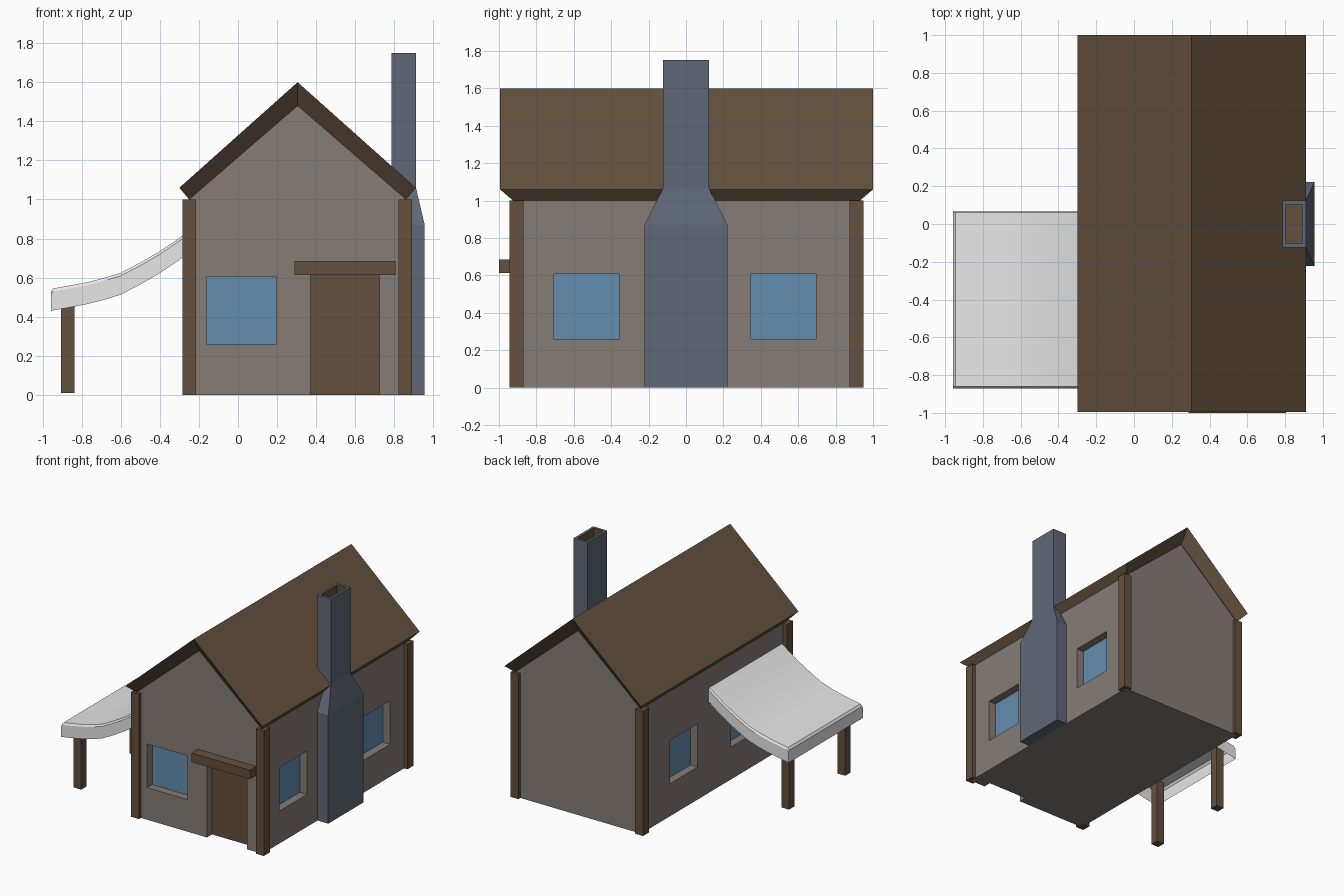
import bpy, bmesh

if "Cube" in bpy.data.objects:
    bpy.data.objects.remove(bpy.data.objects["Cube"])

def material(name, rgb):
    m = bpy.data.materials.new(name)
    m.diffuse_color = (*rgb, 1)
    m.use_nodes = True
    m.node_tree.nodes["Principled BSDF"].inputs["Base Color"].default_value = m.diffuse_color
    return m

PLASTER = material("plaster", (0.24, 0.20, 0.18))
WOOD = material("brown wood", (0.127, 0.082, 0.049))
STONE = material("blue grey stone", (0.115, 0.136, 0.18))
GLASS = material("window blue", (0.127, 0.27, 0.43))
CLOTH = material("white cloth", (0.8, 0.8, 0.8))

def add_object(name, bm, *mats, fix=True):
    if fix:
        bmesh.ops.recalc_face_normals(bm, faces=bm.faces)
    me = bpy.data.meshes.new(name)
    bm.to_mesh(me)
    bm.free()
    for m in mats:
        me.materials.append(m)
    ob = bpy.data.objects.new(name, me)
    bpy.context.scene.collection.objects.link(ob)
    return ob

def loft(bm, rings, closed=True, caps=True):
    """Join rings of points with quads."""
    vs = [[bm.verts.new(p) for p in r] for r in rings]
    n = len(vs[0])
    for a, b in zip(vs, vs[1:]):
        for i in range(n if closed else n - 1):
            j = (i + 1) % n
            bm.faces.new((a[i], a[j], b[j], b[i]))
    if caps:
        bm.faces.new(vs[0])
        return vs, bm.faces.new(vs[-1])
    return vs, None

def box(name, mat, x0, x1, y0, y1, z0, z1):
    bm = bmesh.new()
    loft(bm, [[(x0, y0, z), (x1, y0, z), (x1, y1, z), (x0, y1, z)] for z in (z0, z1)])
    return add_object(name, bm, mat)

# walls with gables
XL, XR, XM, YF, YB = -0.25, 0.86, 0.305, -0.92, 0.925
bm = bmesh.new()
loft(bm, [[(XL, y, 0), (XR, y, 0), (XR, y, 1.0), (XM, y, 1.48), (XL, y, 1.0)] for y in (YF, YB)])
walls = add_object("walls", bm, PLASTER)

# recessed windows and door: cut a hole, then set a thin panel at its back
D, T = 0.07, 0.006
def recess(name, mat, side, a, b, z0, z1):
    cut_z = z0 if z0 > 0 else -0.1
    if side == "front":
        cutter = box("cutter", PLASTER, a, b, YF - 0.1, YF + D, cut_z, z1)
        box(name, mat, a, b, YF + D - T, YF + D, z0, z1)
    else:
        s, w = (1, XR) if side == "right" else (-1, XL)
        xs = sorted((w + s * 0.1, w - s * D))
        cutter = box("cutter", PLASTER, *xs, a, b, cut_z, z1)
        xs = sorted((w - s * D, w - s * (D - T)))
        box(name, mat, *xs, a, b, z0, z1)
    cutter.hide_render = True
    mod = walls.modifiers.new("cut", 'BOOLEAN')
    mod.operation, mod.solver, mod.object = 'DIFFERENCE', 'EXACT', cutter
    bpy.context.view_layer.objects.active = walls
    bpy.ops.object.modifier_apply(modifier=mod.name)
    bpy.data.objects.remove(cutter)

recess("front_window", GLASS, "front", -0.16, 0.195, 0.257, 0.607)
recess("door", WOOD, "front", 0.37, 0.725, 0.0, 0.64)
for a in (-0.705, 0.345):
    recess("right_window", GLASS, "right", a, a + 0.35, 0.26, 0.607)
for a in (-0.56, 0.21):
    recess("left_window", GLASS, "left", a, a + 0.35, 0.26, 0.607)

# beam over the door
box("door_lintel", WOOD, 0.288, 0.805, -1.0, -0.90, 0.613, 0.685)

# corner posts
for x in (-0.285, 0.82):
    for y in (-0.945, 0.873):
        box("corner_post", WOOD, x, x + 0.07, y, y + 0.077, 0, 1.0)

# roof: folded slab whose edges slope inward underneath
def roof_ring(y_out, y_in):
    return [(-0.3, y_out, 1.06), (XM, y_out, 1.6), (0.91, y_out, 1.06),
            (XR, y_in, 1.0), (XM, y_in, 1.48), (XL, y_in, 1.0)]
bm = bmesh.new()
vs, _ = loft(bm, [roof_ring(-0.995, -0.925), roof_ring(1.0, 0.93)], caps=False)
for r in vs:
    bm.faces.new((r[0], r[1], r[4], r[5]))
    bm.faces.new((r[1], r[2], r[3], r[4]))
add_object("roof", bm, WOOD)

# chimney with a shallow flue
bm = bmesh.new()
rings = [(0.855, 0.955, 0.222, 0), (0.855, 0.955, 0.222, 0.87),
         (0.785, 0.91, 0.124, 1.063), (0.785, 0.91, 0.124, 1.75)]
_, top = loft(bm, [[(a, -h, z), (b, -h, z), (b, h, z), (a, h, z)] for a, b, h, z in rings])
bmesh.ops.recalc_face_normals(bm, faces=bm.faces)
bmesh.ops.inset_individual(bm, faces=[top], thickness=0.028)
ext = bmesh.ops.extrude_discrete_faces(bm, faces=[top])["faces"][0]
bmesh.ops.translate(bm, verts=ext.verts, vec=(0, 0, -0.1))
ext.material_index = 1
for e in ext.edges:
    for f in e.link_faces:
        f.material_index = 1
add_object("chimney", bm, STONE, WOOD, fix=False)

# awning: curved cloth with a hanging skirt, open underneath
Y0, Y1 = -0.87, 0.07
def section(x, z, drop=0.0):
    e, b = z - 0.015 - drop, z - 0.112
    return [(x, Y0, b), (x, Y0, e), (x, Y0 + 0.01, z - drop),
            (x, Y1 - 0.01, z - drop), (x, Y1, e), (x, Y1, b)]
path = [(-0.945, 0.545), (-0.87, 0.558), (-0.78, 0.575), (-0.69, 0.597), (-0.6, 0.625),
        (-0.5, 0.677), (-0.4, 0.735), (-0.3, 0.803), (-0.25, 0.84)]
bm = bmesh.new()
vs, _ = loft(bm, [section(-0.958, 0.542, 0.015)] + [section(*p) for p in path],
             closed=False, caps=False)
bm.faces.new(vs[0])
awning = add_object("awning", bm, CLOTH)
bpy.ops.object.select_all(action='DESELECT')
awning.select_set(True)
bpy.context.view_layer.objects.active = awning
bpy.ops.object.shade_smooth_by_angle(angle=0.5)

# awning posts
for y in (-0.755, -0.045):
    box("awning_post", WOOD, -0.905, -0.837, y - 0.034, y + 0.034, 0.01, 0.55)
